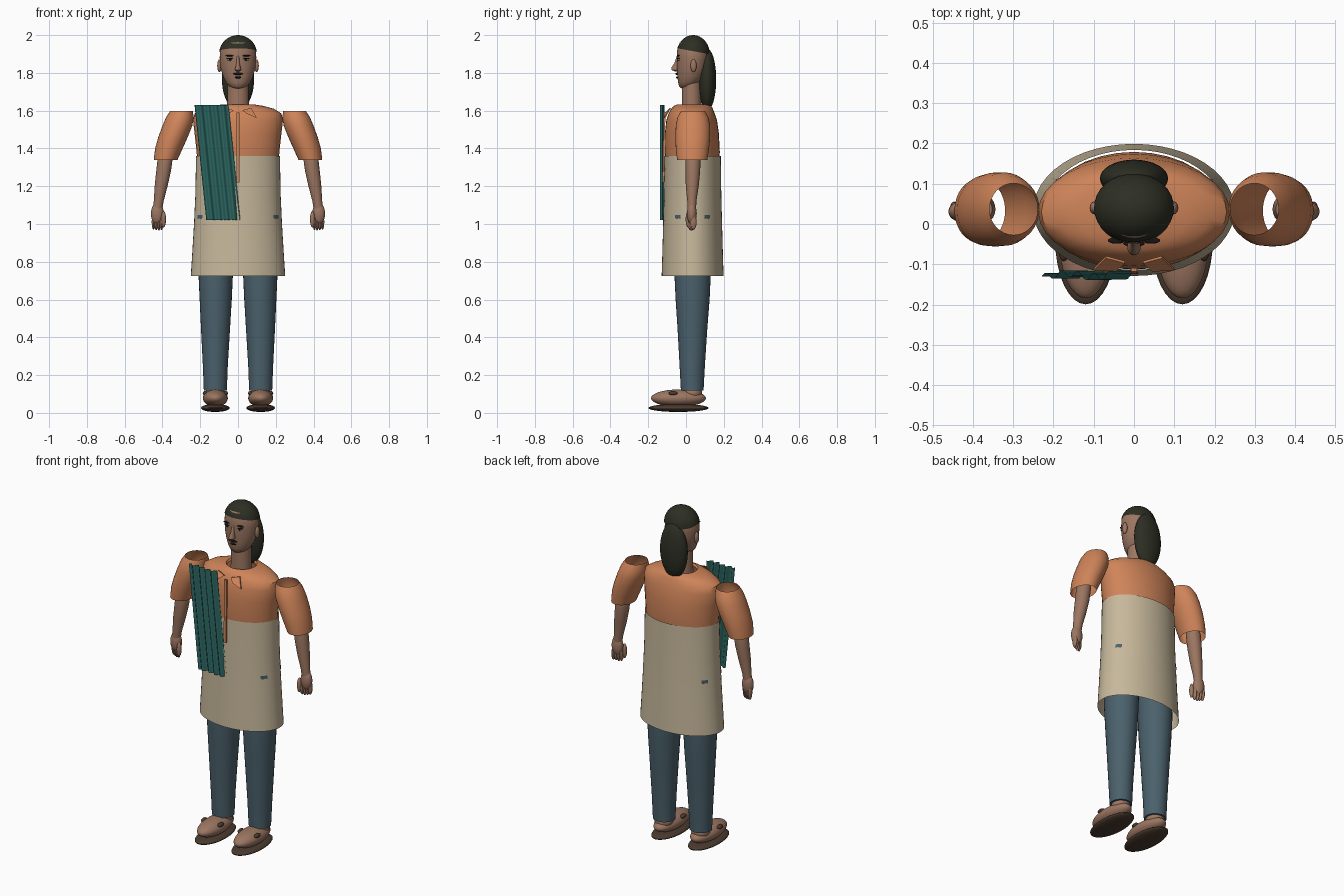
import bpy, bmesh, math
from mathutils import Vector

cube = bpy.data.objects.get("Cube")
if cube:
    bpy.data.objects.remove(cube, do_unlink=True)


def material(name, *rgb):
    m = bpy.data.materials.new(name)
    m.use_nodes = True
    m.diffuse_color = (*rgb, 1)
    m.node_tree.nodes["Principled BSDF"].inputs["Base Color"].default_value = (*rgb, 1)
    return m


SKIN = material("skin", .33, .18, .12)
ORANGE = material("orange cloth", .62, .23, .10)
BEIGE = material("beige cloth", .57, .48, .33)
BLUE = material("blue grey cloth", .07, .12, .15)
TEAL = material("teal cloth", .026, .14, .125)
HAIR = material("dark hair", .026, .028, .017)
SOLE = material("brown leather", .07, .043, .028)
BLACK = material("black", .008, .008, .008)
WHITE = material("eye white", .6, .57, .52)


def finish(name, bm, mat, angle=40):
    bmesh.ops.recalc_face_normals(bm, faces=bm.faces)
    mesh = bpy.data.meshes.new(name)
    bm.to_mesh(mesh)
    bm.free()
    mesh.materials.append(mat)
    ob = bpy.data.objects.new(name, mesh)
    bpy.context.collection.objects.link(ob)
    bpy.ops.object.select_all(action='DESELECT')
    bpy.context.view_layer.objects.active = ob
    ob.select_set(True)
    bpy.ops.object.shade_smooth_by_angle(angle=math.radians(angle))
    return ob


def loft(name, mat, sections, side=1, caps=False, n=32):
    """Skin horizontal ellipses given as z, centre x, centre y, radius x, radius y."""
    bm = bmesh.new()
    rings = []
    for z, cx, cy, rx, ry in sections:
        rings.append([bm.verts.new((side * cx + rx * math.cos(a), cy + ry * math.sin(a), z))
                      for a in (math.tau * i / n for i in range(n))])
    for low, high in zip(rings, rings[1:]):
        for i in range(n):
            j = (i + 1) % n
            bm.faces.new((low[i], low[j], high[j], high[i]))
    if caps:
        bm.faces.new(rings[0])
        bm.faces.new(rings[-1])
    return finish(name, bm, mat)


def ball(name, mat, centre, radii, cut=None, n=24):
    """Ellipsoid, optionally keeping only the side a plane normal points to."""
    bm = bmesh.new()
    bmesh.ops.create_uvsphere(bm, u_segments=n, v_segments=n * 2 // 3, radius=1)
    bmesh.ops.scale(bm, vec=radii, verts=bm.verts)
    bmesh.ops.translate(bm, vec=centre, verts=bm.verts)
    if cut:
        bmesh.ops.bisect_plane(bm, geom=bm.verts[:] + bm.edges[:] + bm.faces[:],
                               plane_co=cut[0], plane_no=cut[1], clear_inner=True)
    return finish(name, bm, mat)


def plate(name, mat, points, depth=.006):
    """Flat outline of x, y, z points with a little thickness towards the back."""
    bm = bmesh.new()
    front = bm.faces.new([bm.verts.new(p) for p in points])
    out = bmesh.ops.extrude_face_region(bm, geom=[front])
    moved = [v for v in out["geom"] if isinstance(v, bmesh.types.BMVert)]
    bmesh.ops.translate(bm, vec=(0, depth, 0), verts=moved)
    return finish(name, bm, mat)


# Torso clothing
loft("shirt", ORANGE, [
    (1.32, 0, .033, .215, .140), (1.38, 0, .033, .219, .146), (1.48, 0, .031, .230, .143),
    (1.55, 0, .030, .238, .134), (1.585, 0, .030, .230, .122), (1.61, 0, .032, .190, .110),
    (1.625, 0, .034, .135, .100), (1.633, 0, .034, .085, .080), (1.622, 0, .034, .078, .072)])
loft("tunic", BEIGE, [
    (.725, 0, .035, .250, .164), (.85, 0, .035, .242, .160), (1.0, 0, .035, .233, .156),
    (1.15, 0, .035, .226, .152), (1.36, 0, .035, .222, .149)], n=48)
loft("trouser_hips", BLUE, [
    (.86, 0, .033, .205, .115), (.95, 0, .033, .21, .125), (1.05, 0, .033, .205, .125)], caps=True)
plate("placket", ORANGE, [(-.008, -.124, 1.22), (.008, -.124, 1.22),
                          (.008, -.118, 1.59), (-.008, -.118, 1.59)], .009)

# Trouser patches showing through the tunic at the waist
for sx in (-1, 1):
    for sy in (-1, 1):
        bm = bmesh.new()
        cols = []
        for i in range(4):
            a = math.radians(24 + 4 * i)
            x, y = sx * .2335 * math.cos(a), .035 + sy * .1565 * math.sin(a)
            cols.append([bm.verts.new((x, y, z)) for z in (1.025 + .006 * (i % 2), 1.048)])
        for a, b in zip(cols, cols[1:]):
            bm.faces.new((a[0], b[0], b[1], a[1]))
        finish("waist_patch", bm, BLUE)

# Pleated sash hanging in front of the right side
bm = bmesh.new()
columns = []
for i in range(41):
    u = i / 40
    y = -.127 + .009 * math.sin(u * math.tau * 4.5) - .004 * math.cos(u * 9)
    columns.append([bm.verts.new((-.23 + .18 * u + .062 * v, y, 1.63 - .61 * v))
                    for v in (0, .33, .66, 1)])
for a, b in zip(columns, columns[1:]):
    for k in range(3):
        bm.faces.new((a[k], b[k], b[k + 1], a[k + 1]))
finish("sash", bm, TEAL, 60)

# Head, neck and hair
loft("neck", SKIN, [(1.56, 0, .03, .062, .055), (1.64, 0, .03, .057, .052),
                    (1.78, 0, .03, .056, .052)], caps=True)
loft("head", SKIN, [
    (1.718, 0, -.002, .022, .022), (1.728, 0, .006, .045, .042), (1.75, 0, .018, .065, .060),
    (1.785, 0, .027, .081, .073), (1.83, 0, .034, .093, .082), (1.88, 0, .036, .097, .085),
    (1.92, 0, .037, .095, .084), (1.96, 0, .037, .075, .070), (1.985, 0, .037, .040, .040)],
    caps=True)
ball("hair_cap", HAIR, (0, .038, 1.898), (.101, .088, .102), ((0, .038, 1.915), (0, .18, 1)), 32)
ball("long_hair", HAIR, (0, .113, 1.765), (.085, .047, .162), None, 32)
loft("nose", SKIN, [(1.808, 0, -.05, .008, .010), (1.816, 0, -.056, .017, .022),
                    (1.828, 0, -.055, .014, .022), (1.85, 0, -.047, .009, .015),
                    (1.89, 0, -.043, .007, .006)], caps=True, n=16)
ball("moustache", BLACK, (0, -.049, 1.795), (.027, .007, .006))
ball("lower_lip", BLACK, (0, -.045, 1.776), (.017, .007, .006))

# Collar, face details and limbs, mirrored
for s, side in ((1, "left"), (-1, "right")):
    plate(side + "_collar", ORANGE, [(s * .022, -.098, 1.602), (s * .07, -.085, 1.615),
                                     (s * .10, -.116, 1.56), (s * .045, -.118, 1.585)])
    ball(side + "_ear", SKIN, (s * .098, .040, 1.838), (.012, .016, .034))
    ball(side + "_brow", BLACK, (s * .043, -.041, 1.891), (.022, .008, .004))
    ball(side + "_eye", WHITE, (s * .041, -.038, 1.870), (.016, .007, .006))
    ball(side + "_lash", BLACK, (s * .042, -.040, 1.877), (.019, .009, .003))
    ball(side + "_pupil", BLACK, (s * .041, -.043, 1.870), (.006, .004, .006))

    loft(side + "_sleeve", ORANGE, [
        (1.34, .383, .033, .063, .080), (1.40, .366, .034, .073, .088),
        (1.46, .344, .036, .078, .092), (1.52, .321, .037, .079, .091),
        (1.565, .308, .037, .073, .082), (1.598, .299, .037, .060, .064)], s)
    loft(side + "_arm", SKIN, [
        (1.07, .427, .031, .025, .022), (1.12, .420, .031, .026, .024),
        (1.2, .407, .033, .034, .034), (1.28, .394, .036, .039, .039),
        (1.36, .384, .037, .040, .040), (1.41, .380, .037, .028, .028)], s, True, 24)
    ball(side + "_palm", SKIN, (s * .427, .031, 1.055), (.034, .026, .058))
    ball(side + "_thumb", SKIN, (s * .394, .012, 1.025), (.013, .014, .043))
    for i in range(4):
        ball(side + "_finger", SKIN, (s * (.405 + .014 * i), .024 + .005 * i, 1.01),
             (.010, .017, .046 - .003 * abs(i - 1)), None, 12)

    loft(side + "_trouser_leg", BLUE, [
        (.118, .120, .033, .061, .060), (.25, .120, .033, .066, .067),
        (.45, .119, .034, .077, .079), (.60, .118, .035, .085, .090),
        (.73, .118, .035, .091, .096), (.95, .112, .035, .092, .100)], s, True)
    ball(side + "_foot", SKIN, (s * .120, -.040, .078), (.066, .145, .046), None, 32)
    ball(side + "_ankle", SKIN, (s * .120, .033, .105), (.052, .052, .045))
    ball(side + "_sandal_sole", SOLE, (s * .120, -.040, .026), (.076, .160, .021), None, 32)
    for k in (-1, 1):
        ball(side + "_sandal_stud", SOLE, (s * .120 + k * .054, -.068, .104),
             (.013, .024, .012), None, 16)
